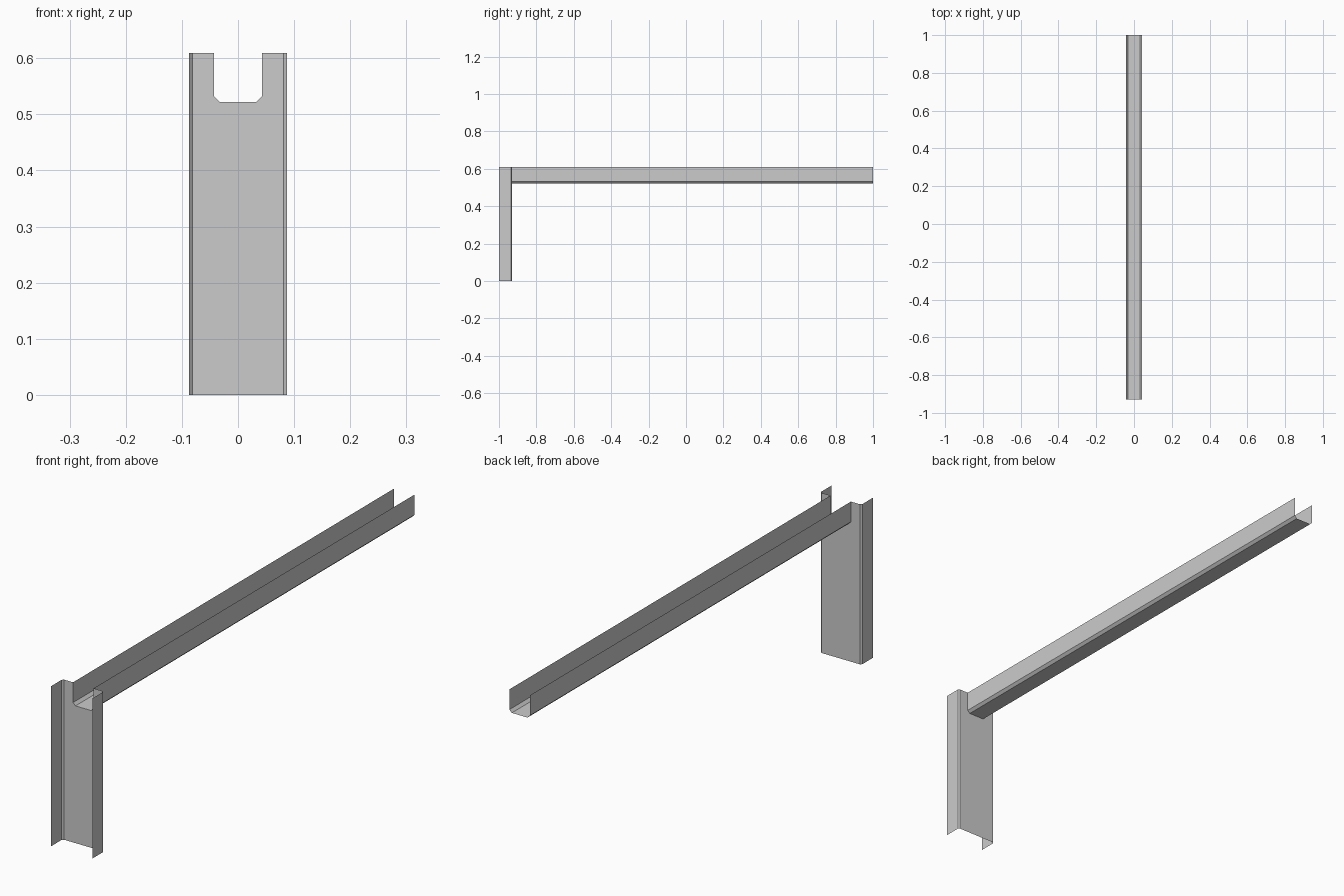
import bpy
import bmesh

cube = bpy.data.objects.get("Cube")
if cube:
    bpy.data.objects.remove(cube, do_unlink=True)

# Single sheet-metal colour
steel = bpy.data.materials.new("grey steel")
steel.use_nodes = True
steel.diffuse_color = (0.6, 0.6, 0.6, 1)
bsdf = next(n for n in steel.node_tree.nodes if n.type == 'BSDF_PRINCIPLED')
bsdf.inputs["Base Color"].default_value = (0.6, 0.6, 0.6, 1)

TOP = 0.609                    # top of the post and channel
BACK, FRONT, END = -0.93, -1.0, 1.0
POST_W, CHAN_W = 0.087, 0.043  # half widths
BED = 0.522                    # channel floor height
BEND, POST_BEND = 0.010, 0.006  # chamfered folds


def mirror_x(points):
    """Complete a half outline by adding its mirror image."""
    return points + [(-p[0],) + tuple(p[1:]) for p in reversed(points)]


def make_object(name, bm):
    bmesh.ops.remove_doubles(bm, verts=bm.verts[:], dist=1e-5)
    mesh = bpy.data.meshes.new(name)
    bm.to_mesh(mesh)
    bm.free()
    mesh.materials.append(steel)
    obj = bpy.data.objects.new(name, mesh)
    bpy.context.collection.objects.link(obj)
    return obj


def add_strip(bm, path, vec):
    """Sweep an open path of points along a vector into a folded sheet."""
    verts = [bm.verts.new(p) for p in path]
    edges = [bm.edges.new(pair) for pair in zip(verts, verts[1:])]
    new = bmesh.ops.extrude_edge_only(bm, edges=edges)["geom"]
    bmesh.ops.translate(bm, vec=vec,
                        verts=[g for g in new if isinstance(g, bmesh.types.BMVert)])


# Long open channel: side, folded corner, floor, folded corner, side
half = [(CHAN_W, BACK, TOP), (CHAN_W, BACK, BED + BEND), (CHAN_W - BEND, BACK, BED)]
bm = bmesh.new()
add_strip(bm, mirror_x(half), (0, END - BACK, 0))
bmesh.ops.reverse_faces(bm, faces=[f for f in bm.faces
                                   if f.normal.z > 0 or f.normal.x * f.calc_center_median().x < 0])
make_object("long_channel", bm)

# Post: notched web plate with a folded corner and flange on each side
web_x = POST_W - POST_BEND
bm = bmesh.new()
outline = mirror_x([(web_x, 0), (web_x, TOP), (CHAN_W, TOP),
                    (CHAN_W, BED + BEND), (CHAN_W - BEND, BED)])
bm.faces.new([bm.verts.new((x, BACK, z)) for x, z in outline])
for s in (1, -1):
    add_strip(bm, [(s * web_x, BACK, 0), (s * POST_W, BACK - POST_BEND, 0),
                   (s * POST_W, FRONT, 0)], (0, 0, TOP))
bm.normal_update()
bmesh.ops.reverse_faces(bm, faces=[f for f in bm.faces
                                   if f.normal.y < -0.1 or f.normal.x * f.calc_center_median().x < -1e-6])
make_object("notched_post", bm)
